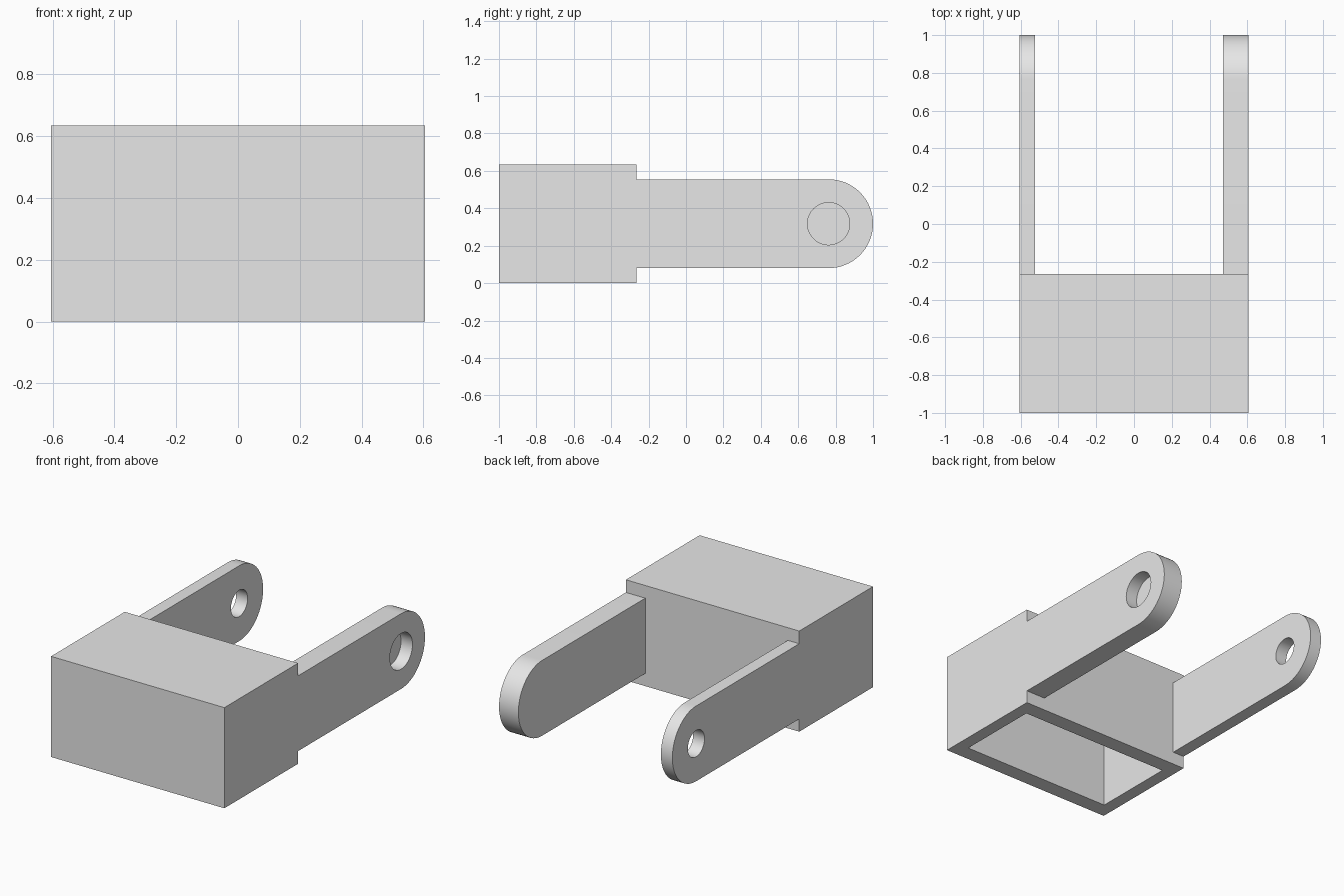
import bpy, bmesh
from math import sin, cos, pi, radians

old = bpy.data.objects.get("Cube")
if old:
    bpy.data.objects.remove(old, do_unlink=True)

grey = bpy.data.materials.new("plain_grey")
grey.use_nodes = True
grey.diffuse_color = (0.8, 0.8, 0.8, 1)
grey.node_tree.nodes["Principled BSDF"].inputs["Base Color"].default_value = (0.8, 0.8, 0.8, 1)

HALF_W, HEIGHT, WALL = 0.605, 0.635, 0.08
FRONT, BACK = -1.0, -0.265
ROUND_R = 0.2375
EYE_Y, EYE_Z = 1 - ROUND_R, HEIGHT / 2


def prism(name, outline, x0, x1):
    """Extrude a (y, z) outline from x0 to x1."""
    bm = bmesh.new()
    face = bm.faces.new([bm.verts.new((x0, y, z)) for y, z in outline])
    ext = bmesh.ops.extrude_face_region(bm, geom=[face])["geom"]
    moved = [v for v in ext if isinstance(v, bmesh.types.BMVert)]
    bmesh.ops.translate(bm, verts=moved, vec=(x1 - x0, 0, 0))
    bmesh.ops.recalc_face_normals(bm, faces=bm.faces)
    mesh = bpy.data.meshes.new(name)
    bm.to_mesh(mesh)
    bm.free()
    mesh.materials.append(grey)
    obj = bpy.data.objects.new(name, mesh)
    bpy.context.collection.objects.link(obj)
    return obj


def rect(y0, y1, z0, z1):
    return [(y0, z0), (y1, z0), (y1, z1), (y0, z1)]


def arc(radius, start, end, steps):
    angles = [start + (end - start) * i / steps for i in range(steps + 1)]
    return [(EYE_Y + radius * cos(a), EYE_Z + radius * sin(a)) for a in angles]


def finish(obj, cutter):
    """Cut the cutter out of the part, then shade the curves smooth."""
    mod = obj.modifiers.new("cut", "BOOLEAN")
    mod.operation = "DIFFERENCE"
    mod.solver = "EXACT"
    mod.object = cutter
    bpy.ops.object.select_all(action="DESELECT")
    bpy.context.view_layer.objects.active = obj
    obj.select_set(True)
    bpy.ops.object.modifier_apply(modifier=mod.name)
    bpy.data.objects.remove(cutter, do_unlink=True)
    bpy.ops.object.shade_smooth_by_angle(angle=radians(30))


# Hollow body, open underneath
body = prism("body", rect(FRONT, BACK, 0, HEIGHT), -HALF_W, HALF_W)
cavity = prism("cavity_cutter", rect(FRONT + 0.1, BACK - 0.1, -0.1, HEIGHT - WALL),
               -HALF_W + WALL, HALF_W - WALL)
finish(body, cavity)


def arm(name, x0, x1, hole_r, hole_x0, hole_x1):
    """Round-ended arm with a pin hole."""
    outline = [(BACK, EYE_Z - ROUND_R)] + arc(ROUND_R, -pi / 2, pi / 2, 32) \
        + [(BACK, EYE_Z + ROUND_R)]
    part = prism(name, outline, x0, x1)
    hole = prism("hole_cutter", arc(hole_r, 0, 2 * pi, 48)[:-1], hole_x0, hole_x1)
    finish(part, hole)


# Thick left arm has a blind hole from outside; thin right arm is pierced through
arm("left_arm", 0.47, HALF_W, 0.113, HALF_W - WALL, HALF_W + 0.1)
arm("right_arm", -HALF_W, -HALF_W + WALL, 0.083, -HALF_W - 0.1, -HALF_W + 0.2)
